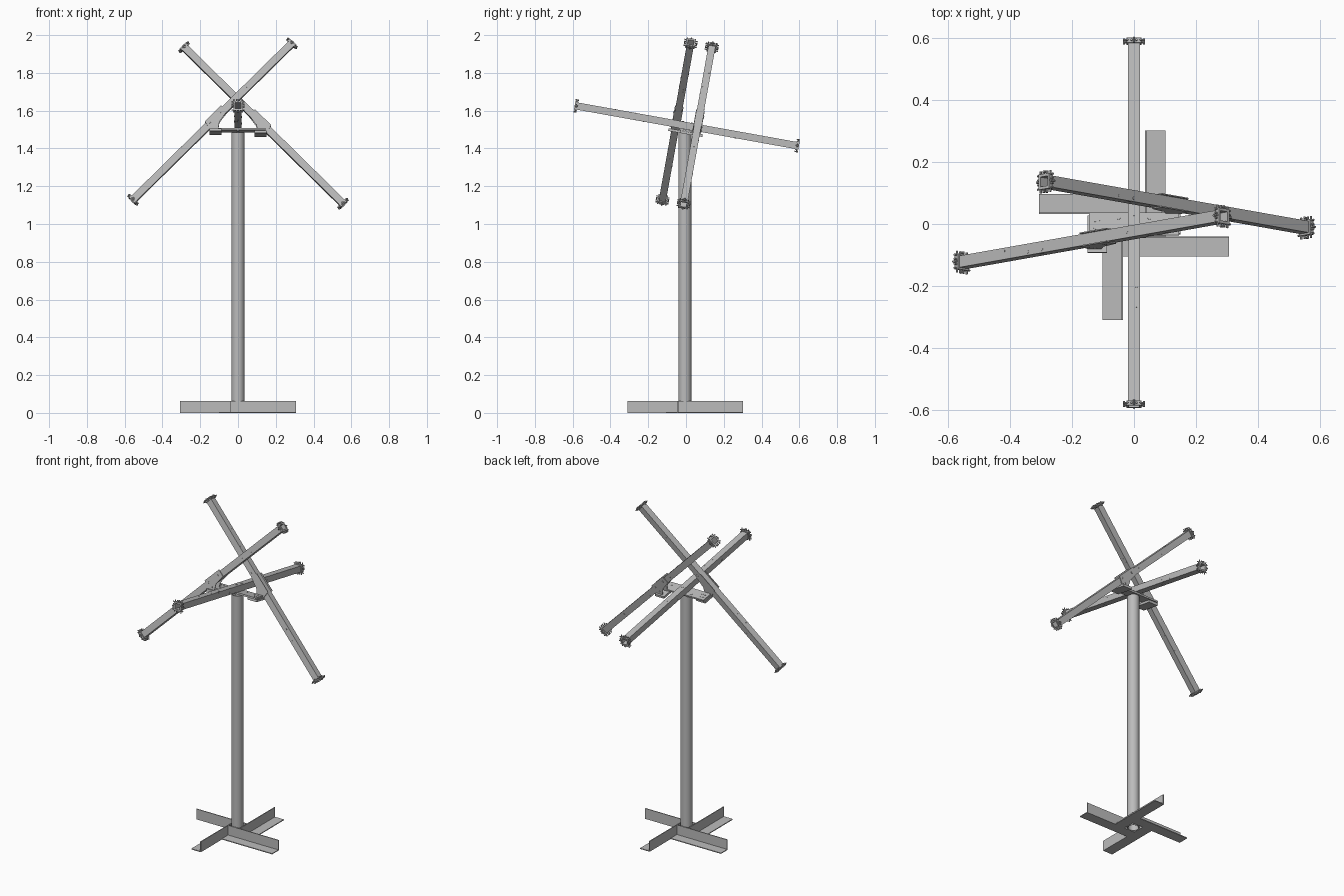
import bpy, bmesh, random
from math import radians, pi
from mathutils import Matrix, Vector

cube = bpy.data.objects.get("Cube")
if cube:
    bpy.data.objects.remove(cube, do_unlink=True)
random.seed(4)

steel = bpy.data.materials.new("galvanised grey")
steel.use_nodes = True
GREY = (0.5, 0.5, 0.5, 1)
steel.diffuse_color = GREY
steel.node_tree.nodes["Principled BSDF"].inputs["Base Color"].default_value = GREY

T, R = Matrix.Translation, Matrix.Rotation


def finish(bm, name, matrix=Matrix()):
    bmesh.ops.recalc_face_normals(bm, faces=bm.faces)
    mesh = bpy.data.meshes.new(name)
    bm.to_mesh(mesh)
    bm.free()
    mesh.materials.append(steel)
    return place(mesh, name, matrix)


def place(mesh, name, matrix):
    obj = bpy.data.objects.new(name, mesh)
    bpy.context.collection.objects.link(obj)
    obj.matrix_world = matrix
    return obj


def add_box(bm, lo, hi):
    lo, hi = Vector(lo), Vector(hi)
    m = T((lo + hi) / 2) @ Matrix.Diagonal((*(hi - lo), 1))
    bmesh.ops.create_cube(bm, size=1, matrix=m)


def add_rod(bm, matrix, radius, depth, sides=8):
    bmesh.ops.create_cone(bm, cap_ends=True, segments=sides, radius1=radius,
                          radius2=radius, depth=depth, matrix=matrix)


def add_prism(bm, points, y0, y1):
    face = bm.faces.new([bm.verts.new((x, y0, z)) for x, z in points])
    new = bmesh.ops.extrude_face_region(bm, geom=[face])["geom"]
    moved = [v for v in new if isinstance(v, bmesh.types.BMVert)]
    bmesh.ops.translate(bm, verts=moved, vec=(0, y1 - y0, 0))
    bm.faces.new([v for v in reversed([l.vert for l in face.loops])]) if not face.is_valid else None


def add_frame(bm, outer, inner, x0, x1):
    """Hollow square tube along x, given half widths."""
    corners = ((-1, -1), (1, -1), (1, 1), (-1, 1))
    rings = [[bm.verts.new((x, a * h, b * h)) for a, b in corners]
             for x, h in ((x0, outer), (x1, outer), (x1, inner), (x0, inner))]
    for a, b in zip(rings, rings[1:] + rings[:1]):
        for i in range(4):
            j = (i + 1) % 4
            bm.faces.new((a[i], a[j], b[j], b[i]))


# Round hollow pole
bm = bmesh.new()
rings = []
for r, z in ((0.034, 0.0), (0.034, 1.485), (0.030, 1.485), (0.030, 0.0)):
    c = bmesh.ops.create_circle(bm, segments=32, radius=r, matrix=T((0, -0.006, z)))
    rings.append(c["verts"])
for a, b in zip(rings, rings[1:] + rings[:1]):
    for i in range(32):
        j = (i + 1) % 32
        bm.faces.new((a[i], a[j], b[j], b[i]))
pole = finish(bm, "pole")
bpy.context.view_layer.objects.active = pole
pole.select_set(True)
bpy.ops.object.shade_smooth_by_angle(angle=radians(35))
pole.select_set(False)

# Pinwheel foot of four angle irons
for i in range(4):
    bm = bmesh.new()
    add_box(bm, (-0.038, -0.101, 0), (0.306, -0.036, 0.005))
    add_box(bm, (-0.038, -0.041, 0), (0.306, -0.036, 0.064))
    finish(bm, f"foot_angle_{i + 1}", T((0, -0.004, 0)) @ R(i * pi / 2, 4, "Z"))

# Tilted head that carries the three crossed arms
HEAD = T((0, 0.004, 1.52)) @ R(radians(-10.2), 4, "X")
HALF, W = 0.601, 0.019

# One arm: square tube, studded end collars and scattered bolt heads
bm = bmesh.new()
add_frame(bm, W, W - 0.003, -HALF, HALF)
for end in (-1, 1):
    a, b = sorted((end * (HALF - 0.014), end * (HALF + 0.002)))
    add_frame(bm, 0.025, W - 0.003, a, b)
    mid = (a + b) / 2
    for side in range(4):
        turn = R(side * pi / 2, 4, "X")
        for off in (-0.022, -0.008, 0.008, 0.022):
            add_rod(bm, turn @ T((mid, off, 0.029)), 0.0035, 0.013, 6)
        add_rod(bm, turn @ T((mid, 0, 0.032)) @ R(pi / 2, 4, "Y"), 0.004, 0.018, 6)
for side in range(4):
    turn = R(side * pi / 2, 4, "X")
    for _ in range(4):
        spot = (random.uniform(-0.4, 0.4), random.choice((-0.008, 0, 0.008)), W)
        add_rod(bm, turn @ T(spot), 0.005, 0.002)
place_long = HEAD @ R(pi / 2, 4, "Z")
arm = finish(bm, "long_arm", place_long)
place(arm.data, "front_cross_arm", HEAD @ T((-0.135, -0.057, 0.012)) @ R(-pi / 4, 4, "Y"))
place(arm.data, "back_cross_arm", HEAD @ T((0.135, 0.057, 0.012)) @ R(pi / 4, 4, "Y"))

# Mounting plate under the arms
bm = bmesh.new()
add_box(bm, (-0.145, -0.037, -0.029), (0.145, 0.037, -0.019))
for s in (-1, 1):
    for x, y in ((0.125, 0.012), (0.105, -0.012), (0.125, -0.012), (0.105, 0.012), (0.05, 0.02)):
        add_rod(bm, T((s * x, y, -0.019)), 0.006, 0.003, 10)
finish(bm, "mounting_plate", HEAD)

# Saddle brackets joining the plate to the slanted arms
OUTLINE = ((-0.176, 0.01), (-0.09, 0.095), (-0.058, 0.063),
           (-0.098, 0.01), (-0.105, -0.032), (-0.15, -0.032))
for i, name in enumerate(("front_saddle", "back_saddle")):
    bm = bmesh.new()
    for y in (-0.080, -0.038):
        vs = [[bm.verts.new((x, y + d, z)) for x, z in OUTLINE] for d in (0, 0.004)]
        bm.faces.new(vs[0])
        bm.faces.new(vs[1])
        for k in range(len(OUTLINE)):
            n = (k + 1) % len(OUTLINE)
            bm.faces.new((vs[0][k], vs[0][n], vs[1][n], vs[1][k]))
    add_box(bm, (-0.15, -0.092, -0.044), (-0.088, 0.03, -0.030))
    for x, z in ((-0.15, 0.005), (-0.095, 0.06), (-0.125, -0.015)):
        add_rod(bm, T((x, -0.081, z)) @ R(pi / 2, 4, "X"), 0.006, 0.004)
    finish(bm, name, HEAD @ R(i * pi, 4, "Z"))

# Bolts clamping the long arm to the plate
bm = bmesh.new()
for y in (-0.025, 0.025):
    add_rod(bm, T((0, y, 0.019)), 0.006, 0.004, 6)
    add_rod(bm, T((0, y, -0.03)), 0.006, 0.01, 6)
finish(bm, "clamp_bolts", HEAD)
